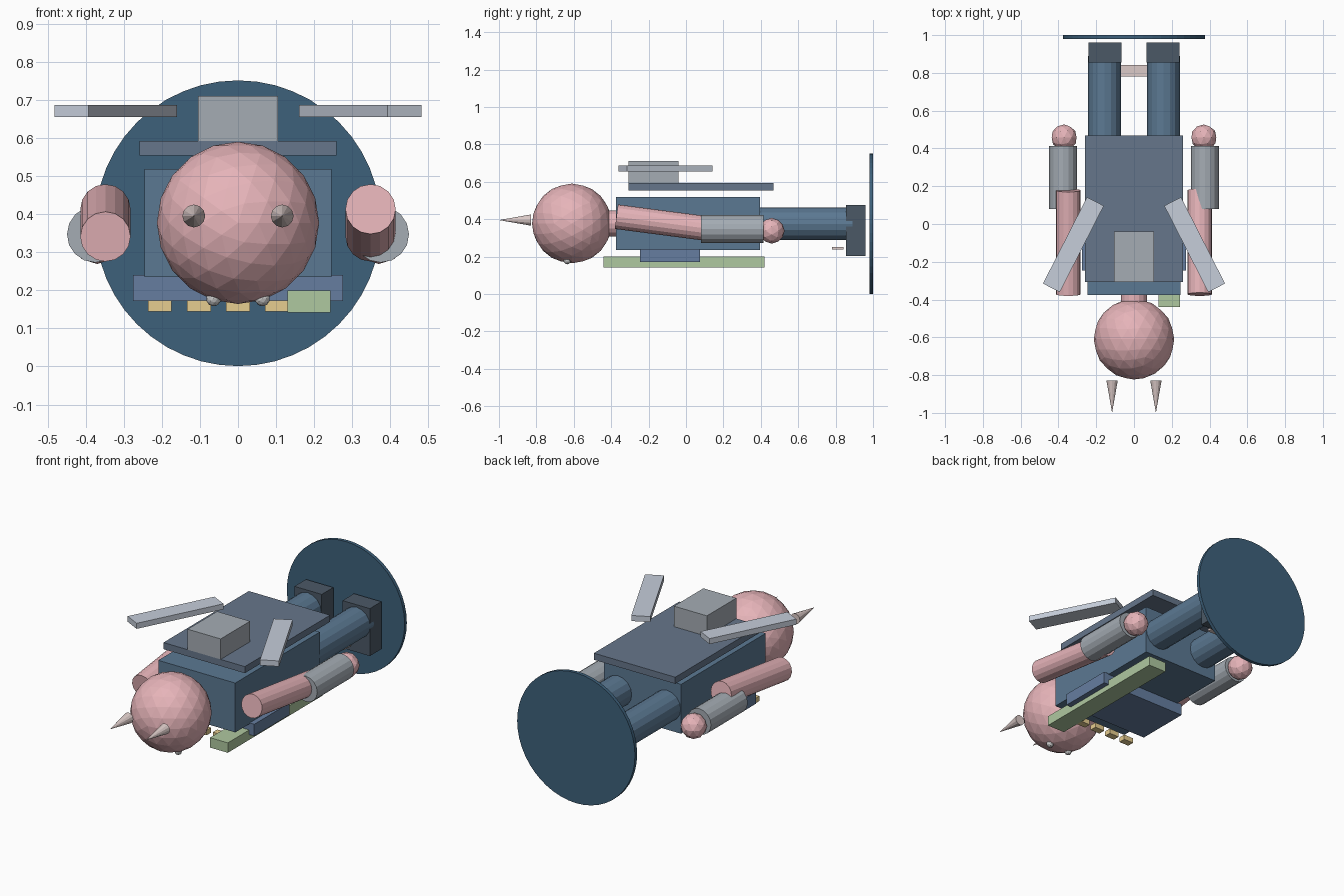
import bpy
from math import radians, pi
from mathutils import Vector

if "Cube" in bpy.data.objects:
    bpy.data.objects.remove(bpy.data.objects["Cube"])


def mat(name, rgb):
    m = bpy.data.materials.new(name)
    m.diffuse_color = (*[c ** 2.2 for c in rgb], 1)
    m.use_nodes = True
    m.node_tree.nodes["Principled BSDF"].inputs["Base Color"].default_value = m.diffuse_color
    return m


BLUE = mat("suit_blue", (.36, .47, .57))
DARK = mat("base_blue", (.25, .38, .48))
SLATE = mat("slate", (.40, .46, .54))
BELT = mat("belt_blue", (.40, .49, .62))
BOOT = mat("boot_grey", (.30, .35, .40))
PINK = mat("skin_pink", (.90, .70, .72))
HORN = mat("horn_ivory", (.86, .79, .78))
STEEL = mat("steel", (.64, .67, .70))
WING = mat("wing_grey", (.77, .80, .85))
EYE = mat("eye_white", (.88, .88, .88))
GREEN = mat("bar_green", (.68, .78, .62))
GOLD = mat("pouch_gold", (.90, .80, .56))


def finish(name, material):
    o = bpy.context.object
    o.name = name
    o.data.materials.append(material)
    return o


def box(name, material, x, y, z, turn=0):
    # x, y and z are (low, high) ranges; turn is about z
    mid = [(a + b) / 2 for a, b in (x, y, z)]
    bpy.ops.mesh.primitive_cube_add(size=1, location=mid, rotation=(0, 0, turn))
    o = finish(name, material)
    o.scale = [b - a for a, b in (x, y, z)]
    return o


def rod(name, material, a, b, r, sides=16, r_end=None):
    a, b = Vector(a), Vector(b)
    d = b - a
    bpy.ops.mesh.primitive_cone_add(
        vertices=sides, radius1=r, radius2=r if r_end is None else r_end,
        depth=d.length, location=(a + b) / 2,
        rotation=d.to_track_quat('Z', 'Y').to_euler())
    return finish(name, material)


def ball(name, material, c, r, sub):
    bpy.ops.mesh.primitive_ico_sphere_add(
        subdivisions=sub, radius=r, location=c, rotation=(pi / 2, 0, 0))
    return finish(name, material)


# Base disc behind the feet
rod("base_disc", DARK, (0, .98, .376), (0, 1, .376), .375, 48)

# Torso, belt and back plate
box("torso", BLUE, (-.245, .245), (-.375, .395), (.235, .519))
box("chest_belt", BELT, (-.275, .275), (-.245, .075), (.172, .24))
box("back_plate", SLATE, (-.259, .259), (-.308, .468), (.554, .592))
box("backpack", STEEL, (-.105, .105), (-.308, -.04), (.592, .71))

# Head and neck
ball("head", PINK, (0, -.61, .377), .213, 3)
rod("neck", PINK, (0, -.46, .377), (0, -.36, .377), .07)

# Chest pouches and the long bar
for i in range(5):
    cx = (i - 2) * .1025
    box("pouch", GOLD, (cx - .031, cx + .031), (-.33, -.29), (.144, .173))
box("chest_bar", GREEN, (.13, .243), (-.44, .42), (.142, .199))

# Bar between the ankles
box("ankle_bar", HORN, (-.13, .13), (.78, .843), (.237, .25))

# Mirrored parts
for s, side in ((-1, "left"), (1, "right")):
    rod(side + "_horn", HORN, (s * .116, -.828, .395), (s * .116, -1, .395),
        .03, 12, 0)
    ball(side + "_eye", EYE, (s * .064, -.635, .178), .02, 2)

    # Upper arms tilt in opposite directions
    rod(side + "_upper_arm", PINK, (s * .348, -.372, .377 + s * .036),
        (s * .348, .178, .377 - s * .036), .066)
    rod(side + "_forearm", STEEL, (s * .375, .08, .347),
        (s * .375, .414, .347), .074)
    ball(side + "_hand", PINK, (s * .37, .458, .338), .069, 2)

    rod(side + "_leg", BLUE, (s * .156, .36, .375), (s * .156, .89, .375), .087)
    lo, hi = sorted((s * .066, s * .24))
    box(side + "_boot", BOOT, (lo, hi), (.856, .961), (.203, .476))

    # Swept fins beside the backpack
    cx = s * .321
    box(side + "_fin", WING, (cx - .05, cx + .05), (-.366, .147),
        (.655, .687), s * radians(27))
